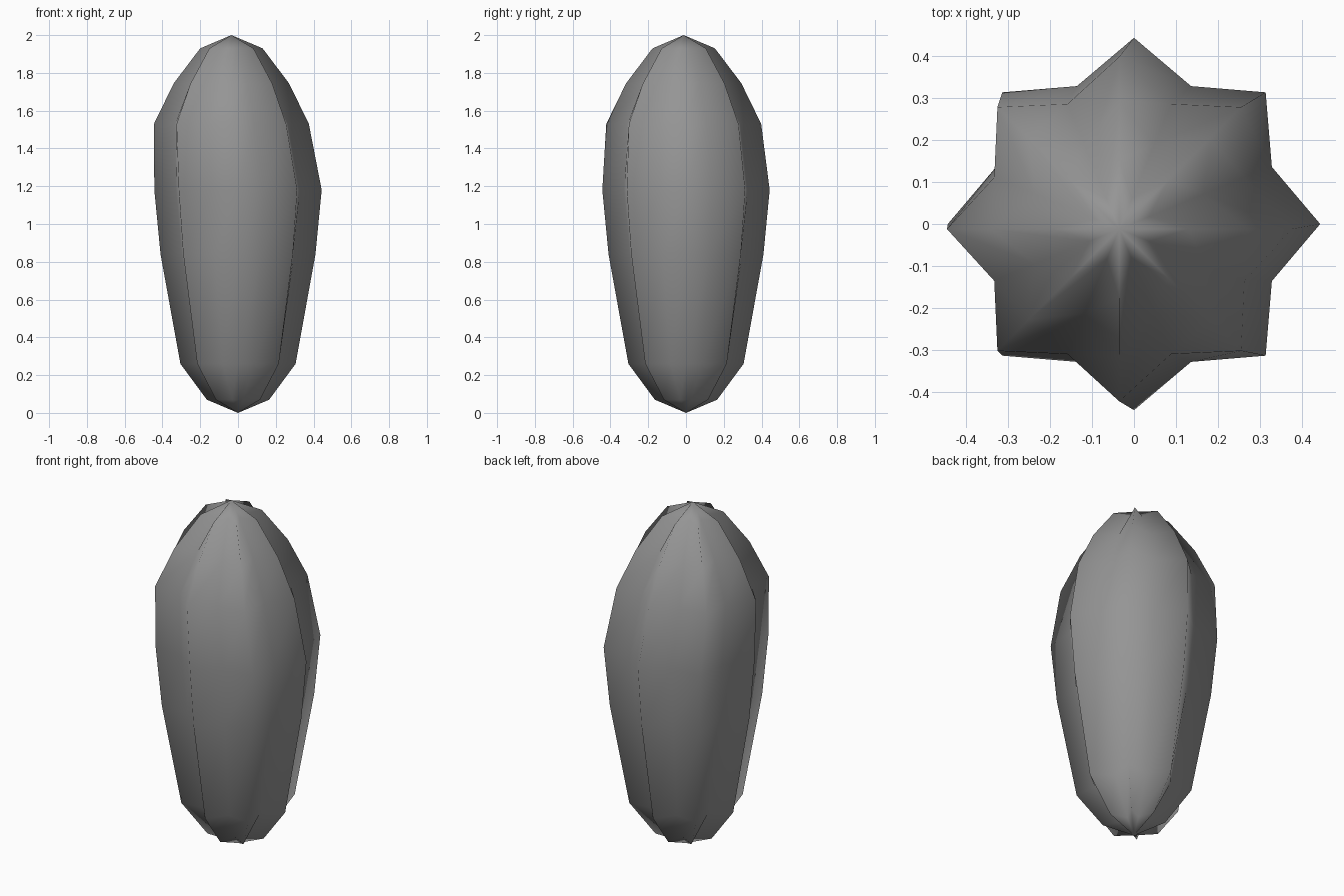
import bpy, bmesh
from math import cos, sin, pi

cube = bpy.data.objects.get("Cube")
if cube:
    bpy.data.objects.remove(cube, do_unlink=True)

RIBS = 8
GROOVE = 0.088          # how far the grooves sit inside the ridges
LEAN = (-0.035, -0.012)  # sideways shift of the crown

# Ridge profile: height, radius, amount of lean
PROFILE = [(0.07, 0.165, 0), (0.26, 0.305, 0), (0.84, 0.41, 0), (1.18, 0.443, 0),
           (1.53, 0.41, 1), (1.745, 0.305, 1), (1.93, 0.165, 1)]


def make_material(name, value):
    mat = bpy.data.materials.new(name)
    mat.use_nodes = True
    colour = (value, value, value, 1)
    mat.diffuse_color = colour
    mat.node_tree.nodes["Principled BSDF"].inputs["Base Color"].default_value = colour
    return mat


def ring(bm, z, radius, lean):
    """Star-shaped ring alternating ridge and groove points."""
    verts = []
    for i in range(RIBS * 2):
        a = pi * i / RIBS
        r = radius - GROOVE * (i % 2)
        verts.append(bm.verts.new((r * cos(a) + LEAN[0] * lean,
                                   r * sin(a) + LEAN[1] * lean, z)))
    return verts


# Ribbed pod: rings bridged with quads, closed by a fan at each tip
bm = bmesh.new()
rings = [ring(bm, *p) for p in PROFILE]
bottom = bm.verts.new((0, 0, 0))
top = bm.verts.new((LEAN[0], LEAN[1], 2))
n = RIBS * 2
for i in range(n):
    j = (i + 1) % n
    for low, high in zip(rings, rings[1:]):
        bm.faces.new((low[i], low[j], high[j], high[i]))
    bm.faces.new((bottom, rings[0][j], rings[0][i]))
    bm.faces.new((top, rings[-1][i], rings[-1][j]))
bmesh.ops.recalc_face_normals(bm, faces=bm.faces)
for face in bm.faces:
    face.smooth = True

mesh = bpy.data.meshes.new("ribbed_pod")
bm.to_mesh(mesh)
bm.free()
mesh.materials.append(make_material("medium grey", 0.3))
pod = bpy.data.objects.new("ribbed_pod", mesh)
bpy.context.collection.objects.link(pod)
